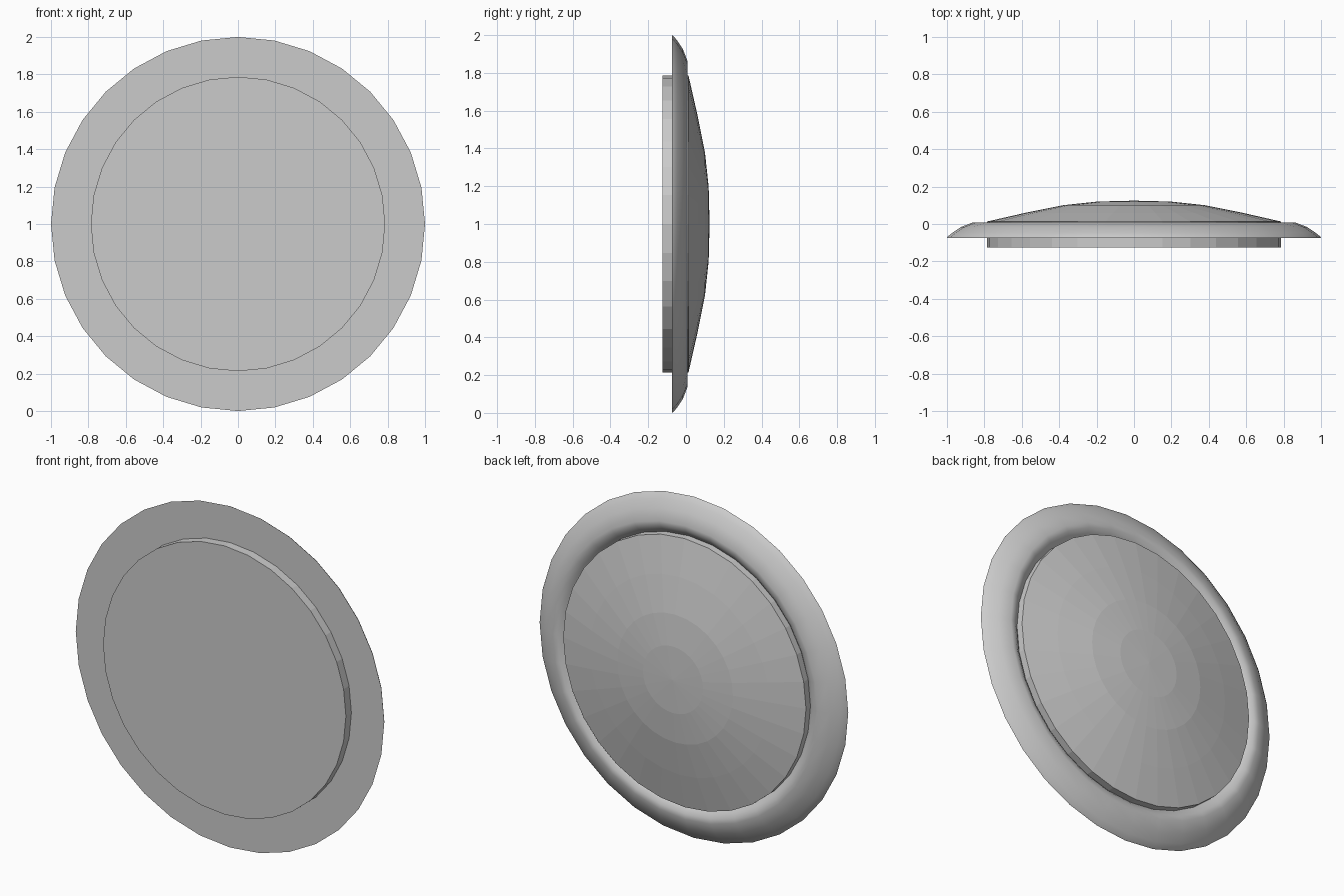
import bpy, bmesh, math

if "Cube" in bpy.data.objects:
    bpy.data.objects.remove(bpy.data.objects["Cube"])

SIDES = 32


def lathe(name, profile, closed=False, smooth=None):
    """Spin (radius, y) points around the disc axis through z = 1."""
    bm = bmesh.new()
    rings = []
    for r, y in profile:
        if r == 0:
            rings.append([bm.verts.new((0, y, 1))] * SIDES)
        else:
            rings.append([bm.verts.new((r * math.cos(2 * math.pi * i / SIDES), y,
                                        1 + r * math.sin(2 * math.pi * i / SIDES)))
                          for i in range(SIDES)])
    pairs = list(zip(rings, rings[1:]))
    if closed:
        pairs.append((rings[-1], rings[0]))
    for a, b in pairs:
        for i in range(SIDES):
            j = (i + 1) % SIDES
            bm.faces.new(dict.fromkeys((a[i], a[j], b[j], b[i])))
    bmesh.ops.recalc_face_normals(bm, faces=bm.faces)
    mesh = bpy.data.meshes.new(name)
    bm.to_mesh(mesh)
    bm.free()
    obj = bpy.data.objects.new(name, mesh)
    bpy.context.collection.objects.link(obj)
    if smooth:
        bpy.ops.object.select_all(action='DESELECT')
        obj.select_set(True)
        bpy.context.view_layer.objects.active = obj
        bpy.ops.object.shade_smooth_by_angle(angle=math.radians(smooth))
    return obj


# Rounded outer rim with a flat front
lathe("rim", [(0.785, -0.074), (1.0, -0.074), (0.995, -0.066), (0.97, -0.046),
              (0.925, -0.016), (0.86, 0.009), (0.83, 0.005), (0.805, -0.012),
              (0.785, -0.03)], closed=True, smooth=40)

# Flat raised disc on the front
lathe("front_disc", [(0, -0.125), (0.787, -0.125), (0.787, -0.05), (0, -0.05)])

# Faceted shallow dome on the back, with a short side wall
lathe("back_dome", [(0, -0.04), (0.787, -0.04), (0.787, 0.013), (0.58, 0.06),
                    (0.375, 0.101), (0.195, 0.12), (0, 0.125)])
